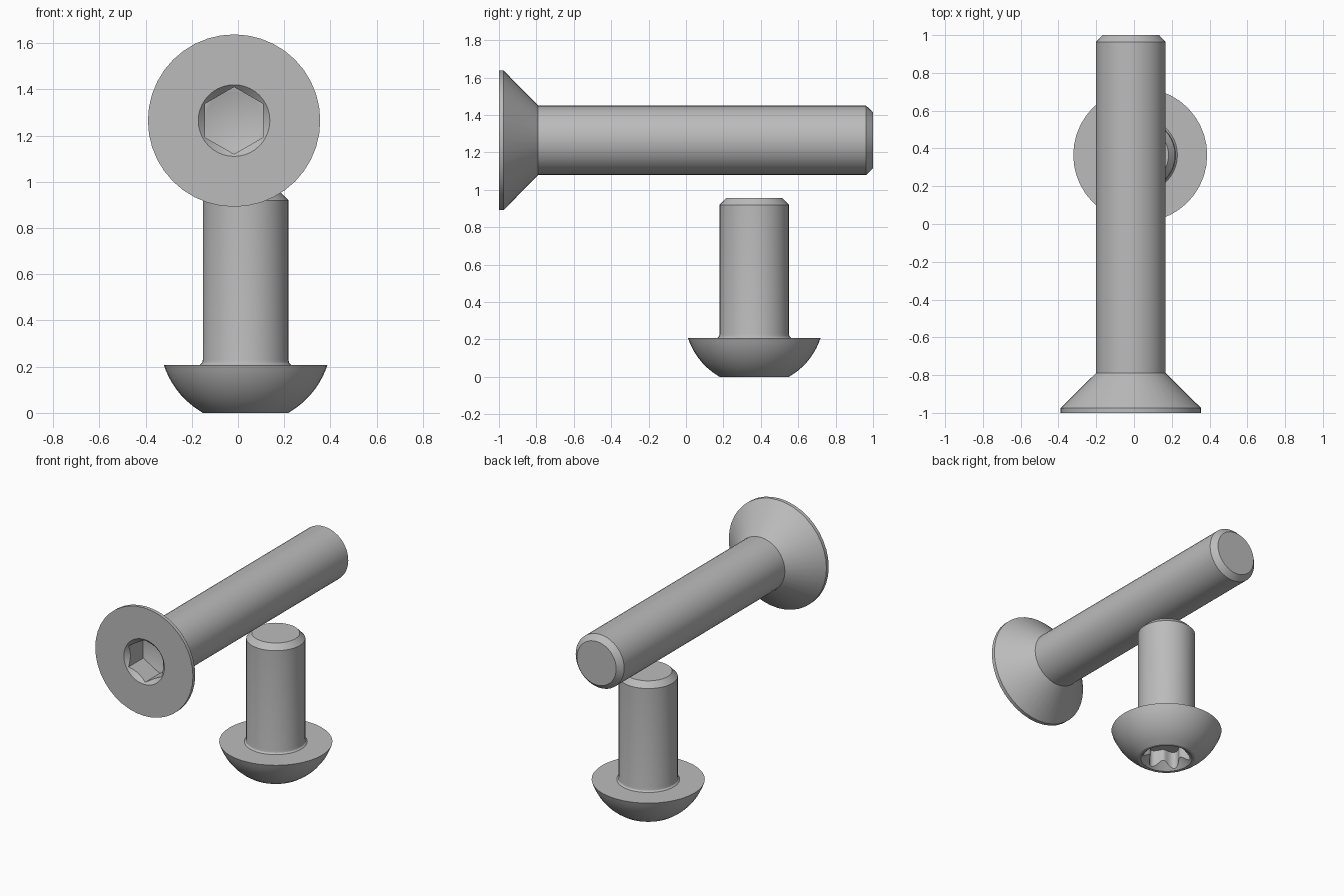
import bpy, bmesh, math
from mathutils import Matrix, Vector

cube = bpy.data.objects.get("Cube")
if cube:
    bpy.data.objects.remove(cube, do_unlink=True)

steel = bpy.data.materials.new("grey steel")
steel.use_nodes = True
steel.diffuse_color = (0.5, 0.5, 0.5, 1)
steel.node_tree.nodes["Principled BSDF"].inputs["Base Color"].default_value = (0.5, 0.5, 0.5, 1)


def loft(name, profile, matrix, sides=40, shape=lambda a: 1.0, tip=None):
    """Stack rings of (radius, height) along local z and close both ends."""
    bm = bmesh.new()
    rings = []
    for radius, height in profile:
        ring = []
        for i in range(sides):
            a = math.tau * i / sides + math.pi / 2
            r = radius * shape(a)
            ring.append(bm.verts.new((r * math.cos(a), r * math.sin(a), height)))
        rings.append(ring)
    for low, high in zip(rings, rings[1:]):
        for i in range(sides):
            j = (i + 1) % sides
            bm.faces.new((low[i], low[j], high[j], high[i]))
    bm.faces.new(rings[0][::-1])
    if tip is None:
        bm.faces.new(rings[-1])
    else:
        point = bm.verts.new((0, 0, tip))
        for i in range(sides):
            bm.faces.new((rings[-1][i], rings[-1][(i + 1) % sides], point))
    bm.transform(matrix)
    bmesh.ops.recalc_face_normals(bm, faces=bm.faces)
    mesh = bpy.data.meshes.new(name)
    bm.to_mesh(mesh)
    bm.free()
    mesh.materials.append(steel)
    obj = bpy.data.objects.new(name, mesh)
    bpy.context.collection.objects.link(obj)
    return obj


def cut(obj, cutters):
    """Subtract the cutters, bake the result and shade it."""
    for c in cutters:
        c.hide_render = True
        mod = obj.modifiers.new("socket", 'BOOLEAN')
        mod.operation, mod.solver, mod.object = 'DIFFERENCE', 'EXACT', c
    graph = bpy.context.evaluated_depsgraph_get()
    mesh = bpy.data.meshes.new_from_object(obj.evaluated_get(graph))
    obj.modifiers.clear()
    obj.data = mesh
    for c in cutters:
        bpy.data.objects.remove(c, do_unlink=True)
    bpy.ops.object.select_all(action='DESELECT')
    obj.select_set(True)
    bpy.context.view_layer.objects.active = obj
    bpy.ops.object.shade_smooth_by_angle(angle=math.radians(30))


# Countersunk screw lying along y, with a hexagonal socket
lying = Matrix.Translation((-0.017, -1, 1.265)) @ Matrix.Rotation(-math.pi / 2, 4, 'X')
countersunk = loft("countersunk_screw", [
    (0.373, 0), (0.373, 0.025), (0.185, 0.21), (0.185, 1.963), (0.15, 2)], lying)
hexagon = loft("hex_cutter", [(0.145, -0.05), (0.145, 0.17)], lying, sides=6)
drill = loft("drill_cutter", [(0.124, 0.1), (0.124, 0.17)], lying, tip=0.24)
bevel = loft("bevel_cutter", [(0.175, -0.02), (0.115, 0.04)], lying)
cut(countersunk, [hexagon, drill, bevel])

# Button head screw standing on its domed head, with a six-lobed socket
standing = Matrix.Translation((0.033, 0.365, 0))
centre, radius = 0.324, 0.373
dome = []
for i in range(9):
    z = 0.208 * i / 8
    dome.append((math.sqrt(radius ** 2 - (centre - z) ** 2), z))
button = loft("button_head_screw", dome + [
    (0.197, 0.208), (0.188, 0.217), (0.185, 0.232), (0.185, 0.92), (0.15, 0.957)], standing)
lobes = loft("lobe_cutter", [(0.133, -0.05), (0.133, 0.13)], standing, sides=72,
             shape=lambda a: 1 - 0.165 * math.cos(6 * a))
bevel = loft("bevel_cutter", [(0.185, -0.02), (0.115, 0.05)], standing)
cut(button, [lobes, bevel])
